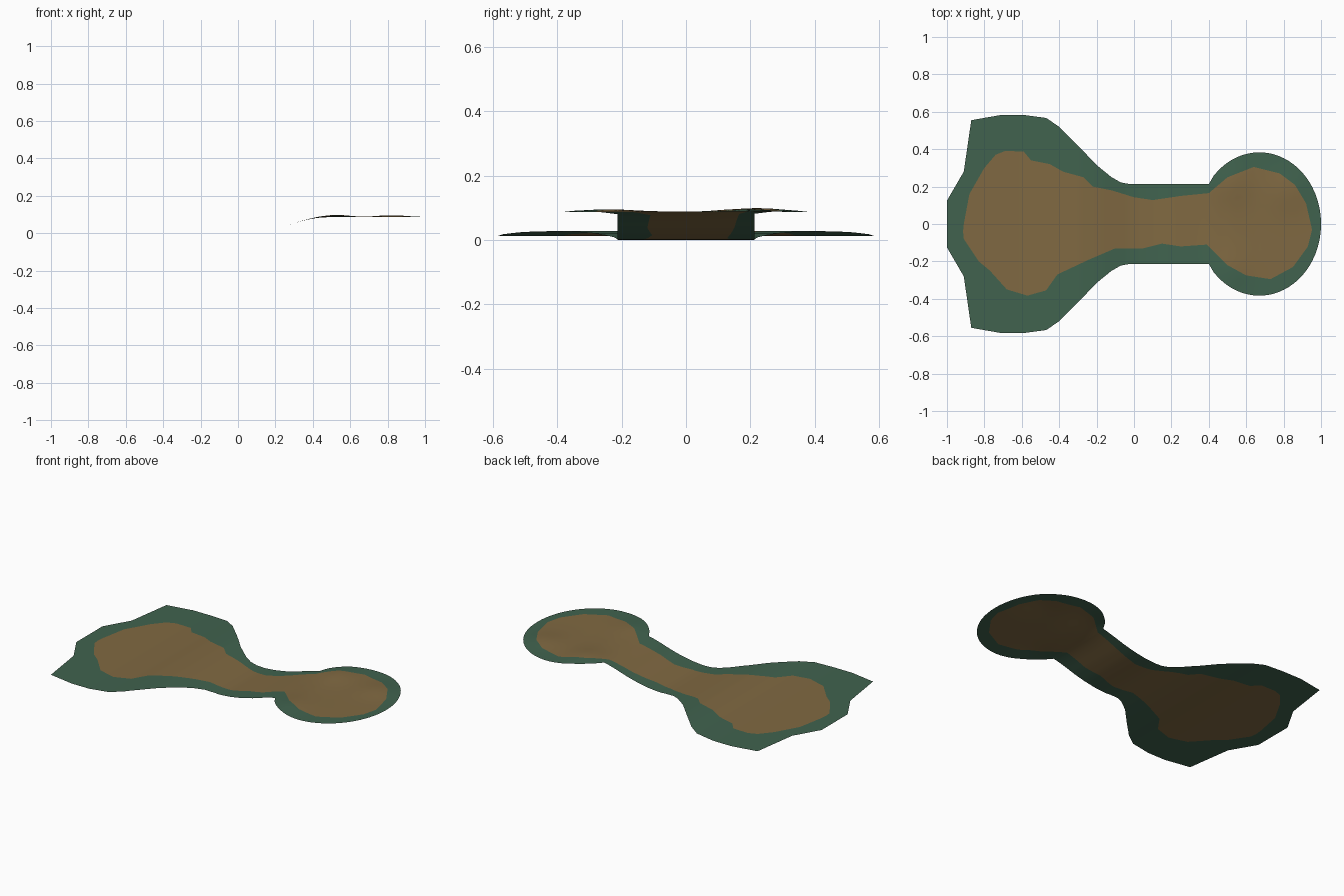
import bpy, bmesh, math

if "Cube" in bpy.data.objects:
    bpy.data.objects.remove(bpy.data.objects["Cube"])


def lerp(points, x):
    """Piecewise linear profile lookup."""
    if x <= points[0][0]:
        return points[0][1]
    for (x0, y0), (x1, y1) in zip(points, points[1:]):
        if x <= x1:
            return y0 + (y1 - y0) * (x - x0) / (x1 - x0)
    return points[-1][1]


# outer edge half width (left pad and neck), path borders, height along the length
EDGE = [(-1, .125), (-.91, .28), (-.87, .555), (-.71, .583), (-.59, .583), (-.47, .567),
        (-.4, .52), (-.3, .42), (-.2, .315), (-.12, .25), (-.07, .222), (-.02, .213), (.4, .213)]
UPPER = [(-.914, -.04), (-.91, 0), (-.88, .16), (-.8, .3), (-.74, .37), (-.69, .39), (-.59, .388),
         (-.55, .34), (-.45, .32), (-.38, .28), (-.27, .25), (-.22, .2), (-.12, .18), (0, .143),
         (.1, .128), (.25, .15), (.4, .165), (.5, .25), (.64, .305), (.78, .27), (.86, .21),
         (.92, .11), (.952, -.03)]
LOWER = [(-.914, -.04), (-.91, -.08), (-.83, -.2), (-.77, -.25), (-.68, -.35), (-.57, -.383),
         (-.47, -.355), (-.41, -.27), (-.24, -.19), (-.1, -.13), (.05, -.13), (.15, -.105),
         (.25, -.12), (.39, -.11), (.5, -.22), (.6, -.275), (.73, -.295), (.85, -.23),
         (.93, -.12), (.952, -.03)]
HEIGHT = [(-1, .012), (-.6, .012), (-.47, .018), (-.38, .025), (-.28, .028), (-.18, .022),
          (-.1, .012), (-.03, .003), (.03, 0), (.1, .006), (.18, .02), (.25, .038), (.32, .06),
          (.37, .073), (.43, .083), (.52, .088), (.65, .086), (1, .087)]
MOUNDS = [(.52, .22, .011), (.52, -.24, .007), (.82, .18, .01)]


def half_width(x):
    if x <= .4:
        return lerp(EDGE, x)
    return .383 * math.sqrt(max(0, 1 - ((x - .67) / .33) ** 2))


def height(x, y):
    return lerp(HEIGHT, x) + sum(
        h * math.exp(-((x - a) ** 2 + (y - b) ** 2) / .012) for a, b, h in MOUNDS)


def material(name, color):
    m = bpy.data.materials.new(name)
    m.diffuse_color = (*color, 1)
    m.use_nodes = True
    m.node_tree.nodes["Principled BSDF"].inputs["Base Color"].default_value = m.diffuse_color
    return m


# stations along the length, denser towards the round end
xs = {round(-1 + i * .025, 3) for i in range(81)}
xs |= {round(p[0], 3) for p in EDGE + UPPER + LOWER}
xs |= {round(.67 + .33 * math.sin(math.radians(a)), 4) for a in range(40, 91, 5)}
SIDE, MID = 4, 12

bm = bmesh.new()
rows = []
for x in sorted(xs):
    w, u, l = half_width(x), lerp(UPPER, x), lerp(LOWER, x)
    u, l = (max(-w, min(w, v)) for v in (u, l))
    ys = [-w + (l + w) * i / SIDE for i in range(SIDE)]
    ys += [l + (u - l) * i / MID for i in range(MID)]
    ys += [u + (w - u) * i / SIDE for i in range(SIDE + 1)]
    rows.append([bm.verts.new((x, y, height(x, y))) for y in ys])

# grass border outside, earth path in the middle columns
for a, b in zip(rows, rows[1:]):
    for j in range(len(a) - 1):
        f = bm.faces.new((a[j], b[j], b[j + 1], a[j + 1]))
        f.material_index = 1 if SIDE <= j < SIDE + MID else 0
        f.smooth = True
bmesh.ops.remove_doubles(bm, verts=bm.verts, dist=1e-5)
bmesh.ops.dissolve_degenerate(bm, edges=bm.edges, dist=1e-6)

mesh = bpy.data.meshes.new("ground_sheet")
bm.to_mesh(mesh)
bm.free()
mesh.materials.append(material("grass green", (.052, .124, .077)))
mesh.materials.append(material("earth brown", (.216, .141, .054)))
obj = bpy.data.objects.new("ground_sheet", mesh)
bpy.context.collection.objects.link(obj)
